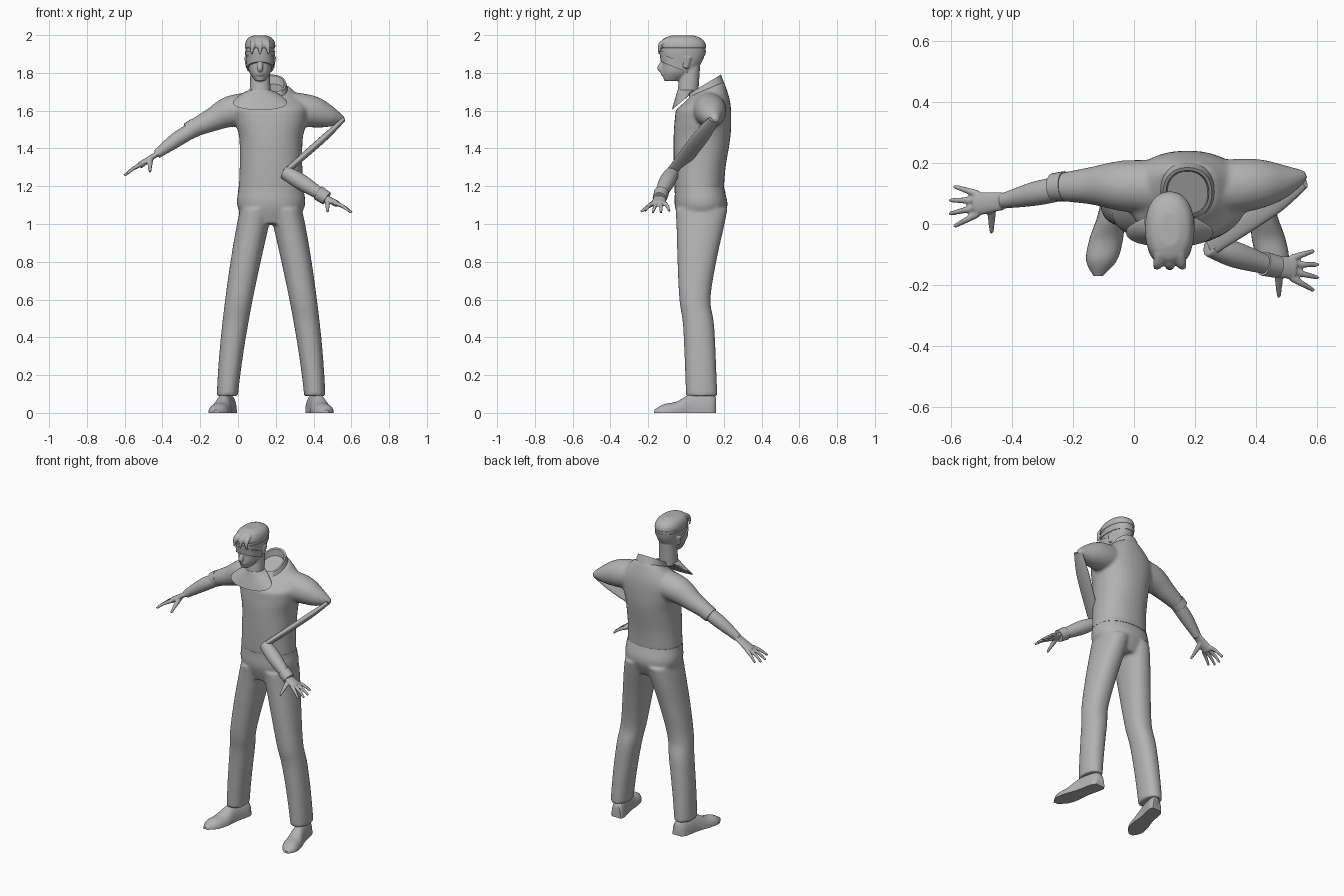
import bpy, bmesh, math
from mathutils import Vector

cube = bpy.data.objects.get("Cube")
if cube:
    bpy.data.objects.remove(cube)

grey = bpy.data.materials.new("plain grey")
grey.use_nodes = True
grey.diffuse_color = (.45, .45, .45, 1)
grey.node_tree.nodes["Principled BSDF"].inputs["Base Color"].default_value = grey.diffuse_color

BODY_X = .175   # middle of the body
HEAD_X = .117   # middle of the leaning head


def spline(rows, steps=8):
    """Smoothly interpolate rows of numbers."""
    out = []
    last = len(rows) - 1
    for i in range(last):
        before, start = rows[max(i - 1, 0)], rows[i]
        end, after = rows[i + 1], rows[min(i + 2, last)]
        for step in range(steps):
            t = step / steps
            out.append([b + t / 2 * (c - a + t * (2 * a - 5 * b + 4 * c - d + t * (3 * (b - c) + d - a)))
                        for a, b, c, d in zip(before, start, end, after)])
    return out + [list(rows[-1])]


def oval(centre, u, v, power=.9, count=32):
    """Ring of points round a centre; a power below one is boxier."""
    ring = []
    for i in range(count):
        angle = math.tau * i / count
        c, s = math.cos(angle), math.sin(angle)
        ring.append(centre + u * math.copysign(abs(c) ** power, c) + v * math.copysign(abs(s) ** power, s))
    return ring


def stack(rows, centre, steps=8):
    """Level sections: height, half width, front, back."""
    return [oval(Vector((centre, (front + back) / 2, z)), Vector((half, 0, 0)), Vector((0, (back - front) / 2, 0)))
            for z, half, front, back in spline(rows, steps)]


def tube(rows, side=(0, 1, 0), flat=1):
    """Sections along a path: x, y, z, radius; flat squeezes them across the side direction."""
    rows = spline(rows)
    rings = []
    for i, row in enumerate(rows):
        ahead, behind = rows[min(i + 1, len(rows) - 1)], rows[max(i - 1, 0)]
        along = (Vector(ahead[:3]) - Vector(behind[:3])).normalized()
        u = Vector(side)
        u = (u - along * u.dot(along)).normalized() * row[3]
        rings.append(oval(Vector(row[:3]), u, along.cross(u) * flat, power=1, count=20))
    return rings


def reshape(rings, rule):
    """Move every point of the rings by a rule."""
    return [[Vector(rule(p)) for p in ring] for ring in rings]


def mirrored(rings):
    """Copy rings to the other side of the body."""
    return reshape(rings, lambda p: (2 * BODY_X - p.x, p.y, p.z))


def build(name, *strips, voxel=0, smooth=3, capped=True):
    """Skin the strips of rings; a voxel size fuses them into one surface."""
    bm = bmesh.new()
    for rings in strips:
        loops = [[bm.verts.new(p) for p in ring] for ring in rings]
        for low, high in zip(loops, loops[1:]):
            for i in range(len(low)):
                bm.faces.new((low[i - 1], low[i], high[i], high[i - 1]))
        if capped:
            bm.faces.new(loops[0])
            bm.faces.new(loops[-1])
    bmesh.ops.recalc_face_normals(bm, faces=bm.faces)
    mesh = bpy.data.meshes.new(name)
    bm.to_mesh(mesh)
    bm.free()
    mesh.materials.append(grey)
    obj = bpy.data.objects.new(name, mesh)
    bpy.context.collection.objects.link(obj)
    bpy.ops.object.select_all(action="DESELECT")
    obj.select_set(True)
    bpy.context.view_layer.objects.active = obj
    bpy.ops.object.shade_smooth_by_angle(angle=math.radians(50))
    if voxel:
        fuse = obj.modifiers.new("fuse", "REMESH")
        fuse.mode = "VOXEL"
        fuse.voxel_size = voxel
        fuse.use_smooth_shade = True
        relax = obj.modifiers.new("relax", "SMOOTH")
        relax.iterations = smooth


def hand(wrist, reach):
    """Palm, four fanned fingers and a thumb pointing forward and down."""
    wrist, reach, across = Vector(wrist), Vector(reach), Vector((0, .065, 0))
    strips = [tube([(*wrist, .03), (*(wrist + reach / 2), .04)], across, flat=.45)]
    for i in range(4):
        fan = i / 3 - .5
        root = wrist + reach * .45 + across * fan
        tip = wrist + reach * (1 - abs(fan) / 4) + across * fan * 2
        arch = (root + tip) / 2 + Vector((0, 0, .006))
        strips.append(tube([(*root, .012), (*arch, .01), (*tip, .007)], across))
    root = wrist + reach / 5
    strips.append(tube([(*root, .018), (*(root + Vector((0, -.1, -.07))), .007)], reach))
    return strips


# Shirt: torso fused with both sleeves, the shoulders rising to the back
torso = stack([(1.18, .172, -.06, .2), (1.3, .166, -.065, .21), (1.45, .168, -.066, .234), (1.55, .19, -.06, .24),
               (1.63, .19, -.045, .234), (1.71, .1, .02, .2)], BODY_X)
torso = reshape(torso, lambda p: (p.x, p.y, p.z + max(0, p.z - 1.6) * 4 * (p.y - .1)))
right_sleeve = tube([(.08, .12, 1.61, .09), (-.04, .125, 1.595, .083), (-.14, .125, 1.55, .062), (-.25, .12, 1.5, .045)])
left_sleeve = tube([(.28, .12, 1.61, .09), (.39, .13, 1.595, .085), (.48, .14, 1.57, .06), (.565, .16, 1.55, .015)])
build("shirt", torso, right_sleeve, left_sleeve, voxel=.009, smooth=8)
build("right_sleeve_cuff", tube([(-.225, .123, 1.512, .05), (-.265, .12, 1.49, .046)]))

# Standing collar: open wall, higher at the back
collar = stack([(1.66, .1, 0, .21), (1.74, .08, .02, .185), (1.74, .07, .03, .175), (1.66, .06, .04, .17)], BODY_X, steps=1)
build("collar", reshape(collar, lambda p: (p.x, p.y, p.z + .6 * (p.y - .1))), capped=False)

# Trousers: pelvis fused with both legs, which bow outward towards the feet
pelvis = stack([(1.2, .168, -.056, .195), (1.1, .18, -.06, .22), (1, .13, -.03, .18)], BODY_X)
leg = stack([(1.08, .085, -.056, .22), (.98, .085, -.05, .2), (.8, .08, -.045, .16), (.6, .073, -.035, .13),
             (.45, .068, -.015, .15), (.09, .056, 0, .166)], 0)
leg = reshape(leg, lambda p: (p.x + .14 * p.z ** 1.5 - .06, p.y, p.z))
build("trousers", pelvis, leg, mirrored(leg), voxel=.009, smooth=6)
build("waistband", stack([(1.165, .176, -.061, .21), (1.195, .172, -.06, .2)], BODY_X))

# Shoes: rounded sections from heel to toe, flat soles, toes turned out
shoe = [oval(Vector((.22 * y - .08, y, 0)), Vector((half, 0, 0)), Vector((0, 0, height)))
        for y, half, height in spline([(.16, .03, .08), (.13, .045, .1), (.03, .045, .1),
                                       (-.05, .055, .06), (-.12, .05, .045), (-.17, .015, .015)])]
shoe = reshape(shoe, lambda p: (p.x, p.y, max(p.z, 0)))
build("right_shoe", shoe)
build("left_shoe", mirrored(shoe))

# Right forearm and hand
wrist = (-.43, .075, 1.37)
forearm = tube([(-.22, .12, 1.51, .04), (-.32, .1, 1.45, .04), (*wrist, .025)])
build("right_forearm_and_hand", forearm, *hand(wrist, (-.18, -.02, -.12)), voxel=.005)

# Flattened empty sleeve from the left elbow down to the forearm
build("left_flat_sleeve", tube([(.555, .145, 1.55, .03), (.45, .07, 1.45, .046), (.25, -.065, 1.275, .04)],
                               side=(-.3, .9, -.3), flat=.4))

# Left forearm, hand and wrist cuff
wrist = (.44, -.135, 1.155)
forearm = tube([(.245, -.07, 1.275, .036), (.33, -.1, 1.225, .043), (*wrist, .031)])
build("left_forearm_and_hand", forearm, *hand(wrist, (.17, -.02, -.1)), voxel=.005)
build("left_wrist_cuff", tube([(.425, -.13, 1.165, .04), (.47, -.14, 1.135, .037)]))

# Head: skull, neck, nose, lips and ears fused together
skull = stack([(1.757, .025, -.115, -.04), (1.8, .055, -.125, .04), (1.85, .067, -.124, .08), (1.9, .075, -.134, .1),
               (1.95, .075, -.13, .1), (1.98, .06, -.11, .075), (1.995, .03, -.07, .035)], HEAD_X)
neck = stack([(1.84, .05, -.03, .075), (1.69, .056, -.045, .065)], HEAD_X)
nose = tube([(HEAD_X, -.115, 1.87, .01), (HEAD_X, -.137, 1.825, .015), (HEAD_X, -.12, 1.81, .01)], side=(1, 0, 0))
lips = stack([(1.785, .02, -.13, -.09), (1.8, .024, -.134, -.09)], HEAD_X)
ears = [tube([(HEAD_X + side * .068, 0, 1.825, .014), (HEAD_X + side * .076, .01, 1.885, .018)], flat=.5)
        for side in (-1, 1)]
build("head", skull, neck, nose, lips, *ears, voxel=.005)

# Loose bib flaring from the neck, drooping over the chest
bib = stack([(1.71, .055, -.045, .06), (1.685, .09, -.055, .045), (1.65, .143, -.075, .02)], HEAD_X)
build("neck_bib", reshape(bib, lambda p: (p.x, p.y, p.z + (1.71 - p.z) * 14 * (p.y + .02))))

# Hair and cloth band: swollen slices of the skull
swollen = reshape(skull, lambda p: (HEAD_X + (p.x - HEAD_X) * 1.06, p.y * 1.04, p.z + .004))
build("head_band", [ring for ring in swollen if 1.89 < ring[0].z < 1.92])
cap = [ring for ring in swollen if ring[0].z > 1.93]
locks = [tube([(HEAD_X + x, -.095, 1.975, .02), (HEAD_X + x * 1.3, -.135, 1.95, .016),
               (HEAD_X + x * 1.5, -.143, 1.9, .006)], side=(1, 0, 0), flat=.7) for x in (-.03, 0, .03)]
build("hair", cap, *locks, voxel=.005)

# Cover over the eyes, sloping down towards the ears
cover = stack([(1.825, .071, -.133, .03), (1.868, .075, -.14, .04)], HEAD_X)
build("eye_cover", reshape(cover, lambda p: (p.x, p.y, p.z - .4 * (p.y + .05))))
